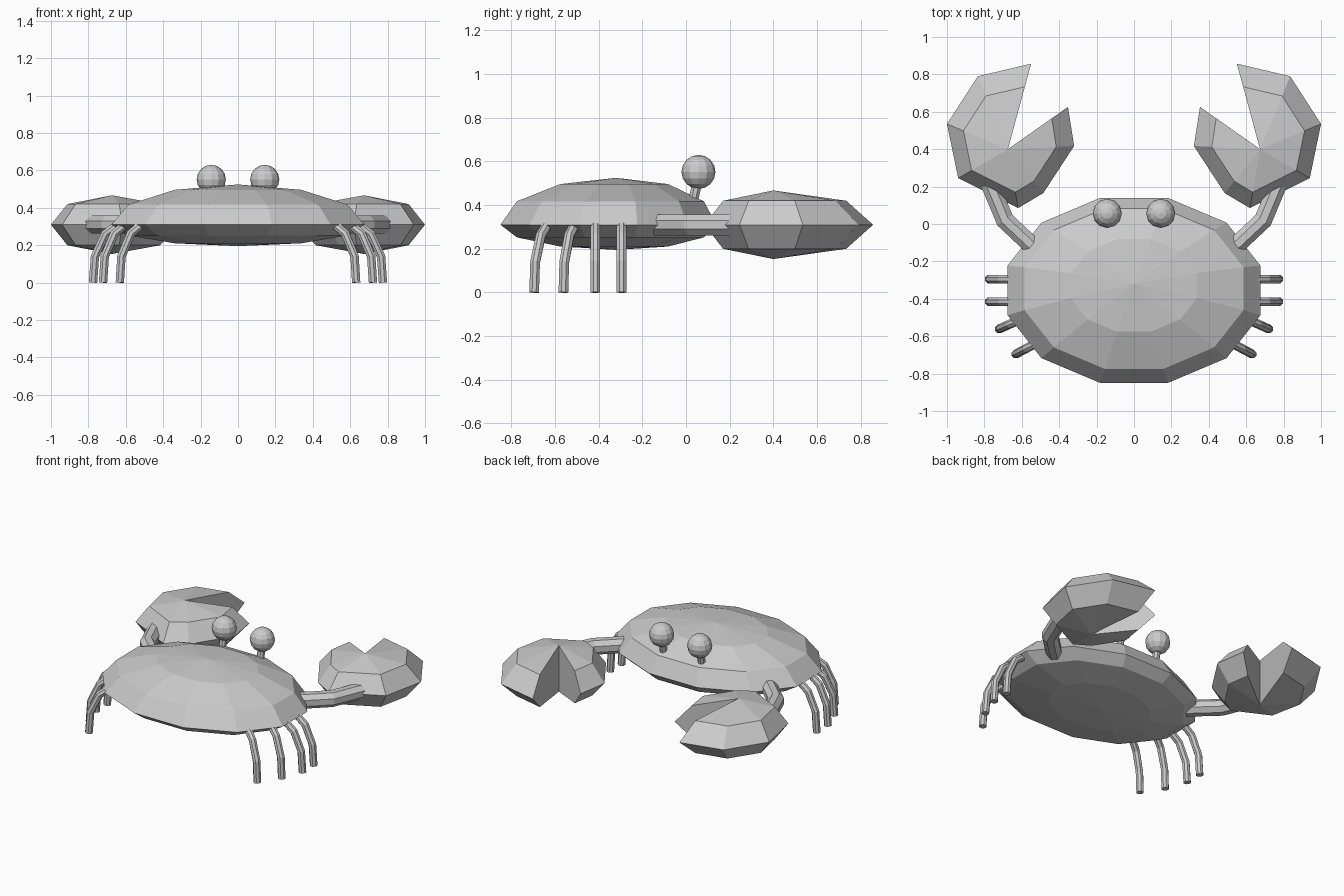
import bpy, bmesh
from math import cos, sin, pi, radians
from mathutils import Vector, Matrix

if "Cube" in bpy.data.objects:
    bpy.data.objects.remove(bpy.data.objects["Cube"])


def finish(bm, name, mirror=False):
    bmesh.ops.recalc_face_normals(bm, faces=bm.faces)
    mesh = bpy.data.meshes.new(name)
    bm.to_mesh(mesh)
    bm.free()
    obj = bpy.data.objects.new(name, mesh)
    bpy.context.collection.objects.link(obj)
    if mirror:
        obj.modifiers.new("Mirror", 'MIRROR')
    return obj


def tube(name, path, radius, sides):
    """Capped, mirrored tube along a bent path."""
    pts = [Vector(p) for p in path]
    bm = bmesh.new()
    rings = []
    for i, p in enumerate(pts):
        a = (p - pts[i - 1]).normalized() if i else (pts[1] - p).normalized()
        b = (pts[i + 1] - p).normalized() if i < len(pts) - 1 else a
        t = (a + b).normalized()
        ref = Vector((0, 1, 0)) if abs(path[0][2] - path[-1][2]) > 0.05 else Vector((0, 0, 1))
        u = (ref - t * ref.dot(t)).normalized()
        v = t.cross(u)
        miter = 1 / max(0.6, t.dot(a))
        angs = [2 * pi * (k + 0.5) / sides for k in range(sides)]
        rings.append([bm.verts.new(p + radius * (u * cos(g) + v * sin(g) * miter)) for g in angs])
    for r, s in zip(rings, rings[1:]):
        for k in range(sides):
            n = (k + 1) % sides
            bm.faces.new((r[k], r[n], s[n], s[k]))
    bm.faces.new(rings[0])
    bm.faces.new(rings[-1])
    return finish(bm, name, True)


# Shell: low-poly ellipsoid, flatter below than above
bm = bmesh.new()
bmesh.ops.create_uvsphere(bm, u_segments=12, v_segments=6, radius=1,
                          matrix=Matrix.Rotation(radians(15), 4, 'Z'))
for v in bm.verts:
    x, y, z = v.co
    v.co = (0.70 * x, -0.355 + 0.512 * y + 0.035 * z * z,
            0.31 + z * (0.215 if z > 0 else 0.115))
finish(bm, "shell")

# Eyes on short stalks
bm = bmesh.new()
bmesh.ops.create_uvsphere(bm, u_segments=12, v_segments=8, radius=0.078,
                          matrix=Matrix.Translation((0.143, 0.057, 0.552)))
finish(bm, "eyes", True)
tube("eye_stalks", [(0.143, 0.02, 0.36), (0.143, 0.055, 0.52)], 0.024, 8)

# Arms
tube("arms", [(0.53, -0.13, 0.31), (0.69, 0.02, 0.31), (0.79, 0.26, 0.31)], 0.052, 8)

# Claws: faceted lens with an open wedge between the two fingers
outline = [(0.55, 0.857), (0.835, 0.79), (1.0, 0.535), (0.94, 0.245),
           (0.62, 0.085), (0.485, 0.165), (0.32, 0.417), (0.353, 0.626)]
cx, cy, cz = 0.674, 0.40, 0.31
bm = bmesh.new()
top = bm.verts.new((cx, cy, cz + 0.157))
bottom = bm.verts.new((cx, cy, cz - 0.157))
cols = []
for x, y in outline:
    col = [top]
    for f, h in ((0.73, 0.11), (1, 0), (0.73, -0.11)):
        col.append(bm.verts.new((cx + f * (x - cx), cy + f * (y - cy), cz + h)))
    cols.append(col + [bottom])
for a, b in zip(cols, cols[1:]):
    bm.faces.new((top, a[1], b[1]))
    bm.faces.new((a[1], a[2], b[2], b[1]))
    bm.faces.new((a[2], a[3], b[3], b[2]))
    bm.faces.new((a[3], bottom, b[3]))
bm.faces.new(cols[0])
bm.faces.new(cols[-1])
finish(bm, "claws", True)

# Walking legs: four bent tubes per side (base x, base y, outward direction)
legs = [(0.625, -0.295, 1, 0), (0.625, -0.415, 1, 0),
        (0.585, -0.50, 0.91, -0.41), (0.50, -0.625, 0.88, -0.47)]
for i, (bx, by, dx, dy) in enumerate(legs):
    path = [(bx + dx * d, by + dy * d, z)
            for d, z in ((0, 0.325), (0.085, 0.26), (0.14, 0.14), (0.15, 0))]
    tube(f"leg_pair_{i + 1}", path, 0.024, 8)
